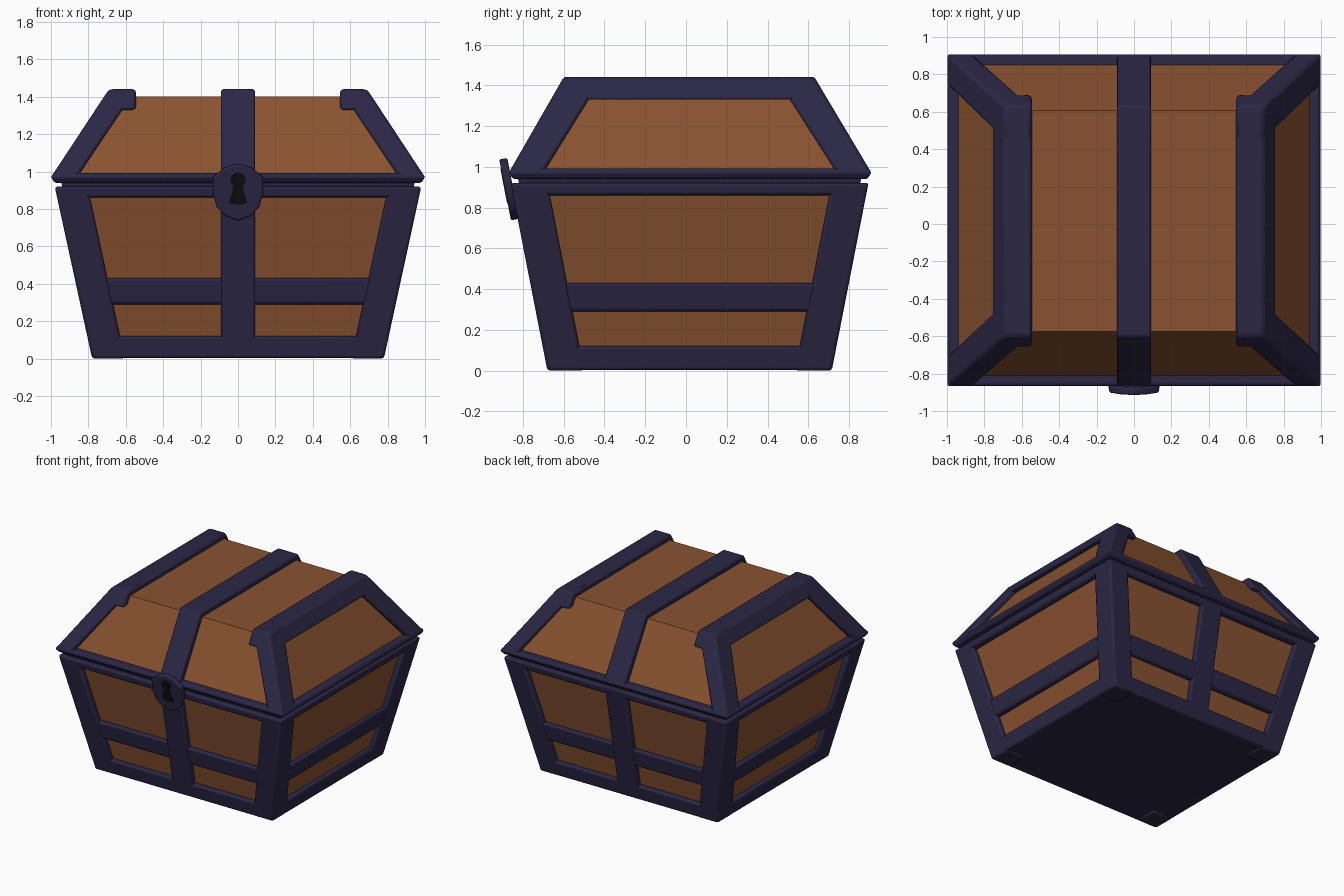
import bpy, bmesh, math
from mathutils import Matrix

if "Cube" in bpy.data.objects:
    bpy.data.objects.remove(bpy.data.objects["Cube"])


def material(name, rgb):
    m = bpy.data.materials.new(name)
    m.diffuse_color = (*rgb, 1)
    m.use_nodes = True
    m.node_tree.nodes["Principled BSDF"].inputs["Base Color"].default_value = m.diffuse_color
    return m


WOOD = material("wood", (0.25, 0.085, 0.03))
TRIM = material("dark_trim", (0.024, 0.02, 0.06))
BLACK = material("black", (0.004, 0.004, 0.004))


def finish(name, bm, mat, bevel):
    bmesh.ops.recalc_face_normals(bm, faces=bm.faces)
    me = bpy.data.meshes.new(name)
    bm.to_mesh(me)
    bm.free()
    ob = bpy.data.objects.new(name, me)
    bpy.context.collection.objects.link(ob)
    me.materials.append(mat)
    if bevel:
        b = ob.modifiers.new("bevel", "BEVEL")
        b.width, b.segments, b.limit_method = bevel, 2, "ANGLE"
    bpy.ops.object.select_all(action="DESELECT")
    ob.select_set(True)
    bpy.context.view_layer.objects.active = ob
    bpy.ops.object.shade_smooth_by_angle(angle=math.radians(35))
    return ob


def loft(name, levels, mat=TRIM, bevel=0.015, recess=0):
    """Solid through rectangular sections (x0, x1, y0, y1, z), bottom to top."""
    bm = bmesh.new()
    rings = [[bm.verts.new(p) for p in ((a, c, z), (b, c, z), (b, d, z), (a, d, z))]
             for a, b, c, d, z in levels]
    base = bm.faces.new(rings[0])
    bm.faces.new(rings[-1])
    for lo, hi in zip(rings, rings[1:]):
        for i in range(4):
            j = (i + 1) % 4
            bm.faces.new((lo[i], lo[j], hi[j], hi[i]))
    bmesh.ops.recalc_face_normals(bm, faces=bm.faces)
    if recess:
        bmesh.ops.inset_region(bm, faces=[base], thickness=0.1)
        bmesh.ops.translate(bm, verts=base.verts, vec=(0, 0, recess))
    return finish(name, bm, mat, bevel)


def lerp(a, b, t):
    return a + (b - a) * t


def body(z, inset=0):
    t = z / 0.92
    hx = lerp(0.78, 0.98, t) - inset
    return (-hx, hx, lerp(-0.68, -0.86, t) + inset, lerp(0.715, 0.895, t) - inset, z)


def lid(z, inset=0):
    t = (z - 0.97) / 0.47
    hx = lerp(1.0, 0.69, t) - inset
    return (-hx, hx, lerp(-0.87, -0.60, t) + inset, lerp(0.91, 0.63, t) - inset, z)


def corner(sec, sx, sy, wx, wy):
    """Rectangle of size wx by wy in one corner of a section."""
    x0, x1, y0, y1, z = sec
    xs = (x1 - wx, x1) if sx > 0 else (x0, x0 + wx)
    ys = (y1 - wy, y1) if sy > 0 else (y0, y0 + wy)
    return (*xs, *ys, z)


def strip(sec, a, b):
    return (a, b, *sec[2:])


# Wooden body and lid cores
loft("body_panels", [body(0.03, 0.04), body(0.9, 0.04)], WOOD, 0)
loft("lid_panels", [lid(0.96, 0.048), lid(1.4, 0.048)], WOOD, 0)
loft("lid_gap_core", [body(0.88, 0.04), body(0.96, 0.04)], TRIM, 0)

# Horizontal bands
loft("base_band", [body(0), body(0.12)], recess=0.015)
loft("middle_band", [body(0.29, 0.004), body(0.43, 0.004)])
loft("body_rim", [body(0.86), body(0.92)])
loft("lid_rim", [lid(0.94, 0.04), lid(0.97), lid(0.992)], bevel=0.008)

# Corner posts of body and lid
for sx in (-1, 1):
    for sy in (-1, 1):
        tag = ("left" if sx < 0 else "right") + ("_front" if sy < 0 else "_back")
        loft("body_post_" + tag, [corner(body(z), sx, sy, 0.175, 0.18) for z in (0, 0.92)])
        loft("lid_post_" + tag, [corner(lid(0.97), sx, sy, 0.14, 0.17),
                                 corner(lid(1.44), sx, sy, 0.145, 0.19)], bevel=0.018)
    # Lid top rail along each side
    rail = []
    for z in (1.33, 1.44):
        s = lid(z)
        rail.append(strip(s, *sorted((sx * 0.545, sx * s[1]))))
    loft("lid_rail_" + ("left" if sx < 0 else "right"), rail, bevel=0.018)

# Centre straps, running front to back
loft("body_centre_strap", [strip(body(z), -0.09, 0.09) for z in (0.015, 0.92)], bevel=0.01)
loft("lid_centre_strap", [strip(lid(z), -0.09, 0.09) for z in (0.97, 1.44)], bevel=0.01)


def plate(name, outline, y0, y1, mat, bevel):
    """Extruded x-z outline, tilted to match the chest front."""
    bm = bmesh.new()
    f = bm.faces.new([bm.verts.new((x, y0, z)) for x, z in outline])
    ext = bmesh.ops.extrude_face_region(bm, geom=[f])["geom"]
    bmesh.ops.translate(bm, verts=[v for v in ext if isinstance(v, bmesh.types.BMVert)],
                        vec=(0, y1 - y0, 0))
    bm.transform(Matrix.Translation((0, -0.887, 0.885)) @ Matrix.Rotation(0.19, 4, "X"))
    return finish(name, bm, mat, bevel)


# Lock plate and keyhole
half = [(0.07, 0.135), (0.132, 0.085), (0.135, 0.0), (0.115, -0.075), (0.07, -0.125)]
shield = [(0, 0.155)] + half + [(0, -0.152)] + [(-x, z) for x, z in reversed(half)]
plate("lock_plate", shield, 0, 0.04, TRIM, 0.008)
arc = [(0.04 * math.cos(a), 0.07 + 0.04 * math.sin(a))
       for a in (math.radians(-55 + i * 290 / 14) for i in range(15))]
plate("keyhole", arc + [(-0.05, -0.055), (0, -0.065), (0.05, -0.055)], -0.003, 0.02, BLACK, 0)
